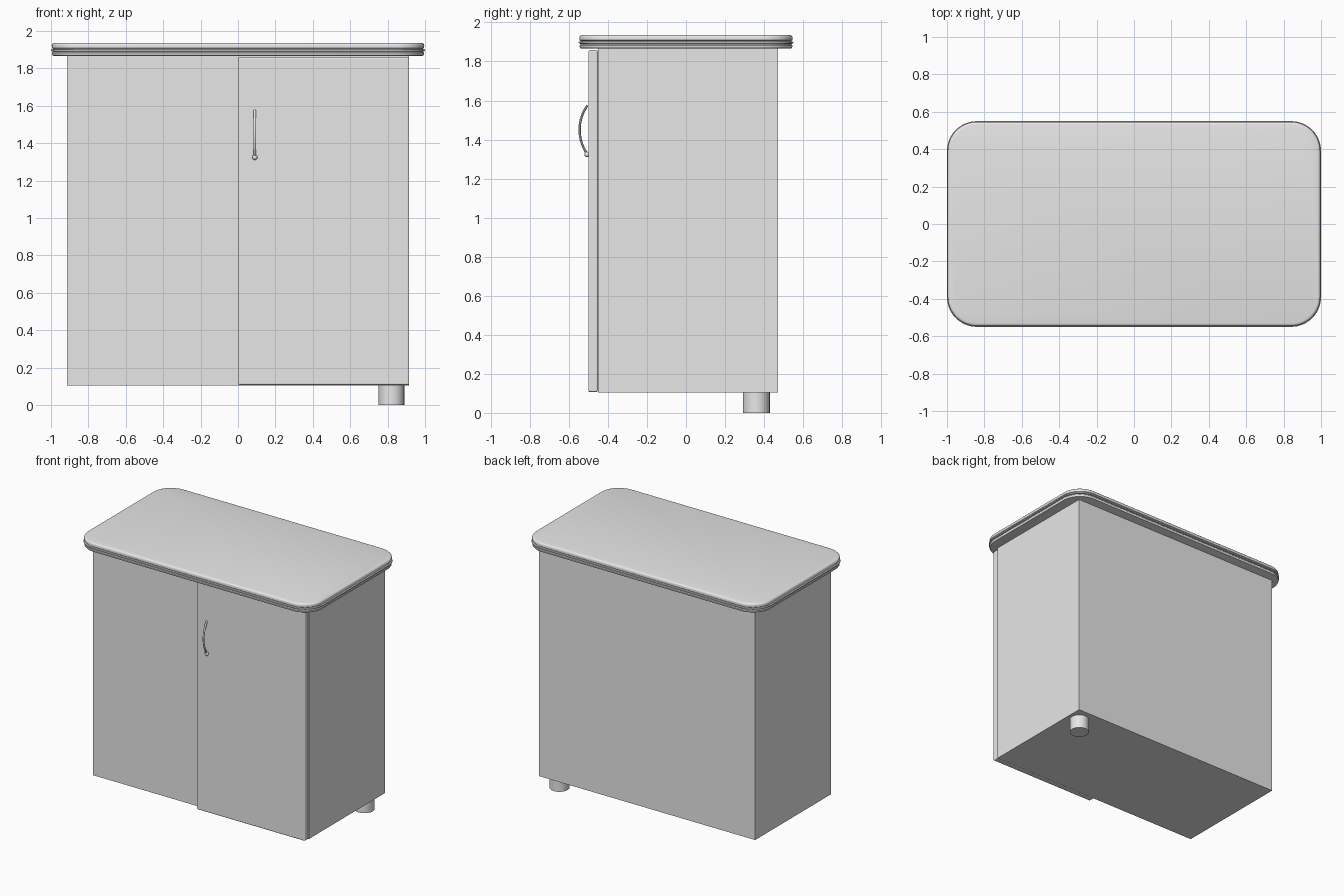
import bpy, bmesh, math

if "Cube" in bpy.data.objects:
    bpy.data.objects.remove(bpy.data.objects["Cube"])

grey = bpy.data.materials.new("light grey")
grey.diffuse_color = (0.8, 0.8, 0.8, 1)
grey.use_nodes = True
grey.node_tree.nodes["Principled BSDF"].inputs["Base Color"].default_value = grey.diffuse_color


def finish(bm, name, smooth=True):
    bmesh.ops.recalc_face_normals(bm, faces=bm.faces)
    mesh = bpy.data.meshes.new(name)
    bm.to_mesh(mesh)
    bm.free()
    ob = bpy.data.objects.new(name, mesh)
    bpy.context.collection.objects.link(ob)
    mesh.materials.append(grey)
    if smooth:
        bpy.ops.object.select_all(action='DESELECT')
        ob.select_set(True)
        bpy.context.view_layer.objects.active = ob
        bpy.ops.object.shade_smooth_by_angle(angle=math.radians(35))
    return ob


def box(name, lo, hi):
    bm = bmesh.new()
    bmesh.ops.create_cube(bm, size=1)
    for v in bm.verts:
        v.co = [(a + b) / 2 + c * (b - a) for a, b, c in zip(lo, hi, v.co)]
    return finish(bm, name, False)


def rounded_outline(inset, z, hx=1.0, hy=0.55, r=0.16, steps=12):
    pts = []
    for k, (sx, sy) in enumerate([(1, 1), (-1, 1), (-1, -1), (1, -1)]):
        for i in range(steps + 1):
            a = math.pi / 2 * (k + i / steps)
            pts.append((sx * (hx - r) + (r - inset) * math.cos(a),
                        sy * (hy - r) + (r - inset) * math.sin(a), z))
    return pts


def loft(name, rings, smooth=True):
    bm = bmesh.new()
    loops = [[bm.verts.new(p) for p in ring] for ring in rings]
    n = len(loops[0])
    for a, b in zip(loops, loops[1:]):
        for i in range(n):
            j = (i + 1) % n
            bm.faces.new((a[i], a[j], b[j], b[i]))
    bm.faces.new(loops[0][::-1])
    bm.faces.new(loops[-1])
    return finish(bm, name, smooth)


# Cabinet carcass
box("cabinet_body", (-0.915, -0.45, 0.105), (0.915, 0.47, 1.868))

# Single door on the right half, with softened front edges
door = box("door", (0.0, -0.5, 0.107), (0.915, -0.452, 1.858))
bevel = door.modifiers.new("edge", 'BEVEL')
bevel.width = 0.008
bevel.segments = 3
bevel.limit_method = 'ANGLE'

# Worktop: rounded slab with a moulded rim, (inset, height) from bottom to top
profile = [(0.018, 1.866), (0.009, 1.868), (0.005, 1.874), (0.005, 1.882),
           (0.010, 1.887), (0.010, 1.890), (0.001, 1.892), (0.0, 1.896),
           (0.001, 1.900), (0.010, 1.902), (0.010, 1.905), (0.005, 1.909),
           (0.004, 1.922), (0.006, 1.929), (0.011, 1.934), (0.019, 1.936)]
loft("worktop", [rounded_outline(i, z) for i, z in profile])


# Bowed handle: a tube swept along an arc
def handle_ring(t, x=0.09, sides=10):
    bow = 0.04
    half = 0.125
    radius = (half ** 2 + bow ** 2) / (2 * bow)
    a = math.asin(half / radius) * t
    cy = -0.545 + radius
    ring = []
    for i in range(sides):
        b = 2 * math.pi * i / sides
        rr = radius + 0.006 * math.cos(b)
        ring.append((x + 0.007 * math.sin(b), cy - rr * math.cos(a),
                     1.45 + rr * math.sin(a)))
    return ring


loft("handle_bow", [handle_ring(-1 + 2 * i / 20) for i in range(21)])

# Ball at the lower end of the handle
bm = bmesh.new()
bmesh.ops.create_uvsphere(bm, u_segments=16, v_segments=10, radius=0.014)
bmesh.ops.translate(bm, verts=bm.verts, vec=(0.09, -0.507, 1.324))
finish(bm, "handle_ball")

# Round foot under the back right corner
bm = bmesh.new()
bmesh.ops.create_cone(bm, cap_ends=True, segments=32, radius1=0.069,
                      radius2=0.069, depth=0.105)
bmesh.ops.translate(bm, verts=bm.verts, vec=(0.82, 0.36, 0.0525))
finish(bm, "foot")
